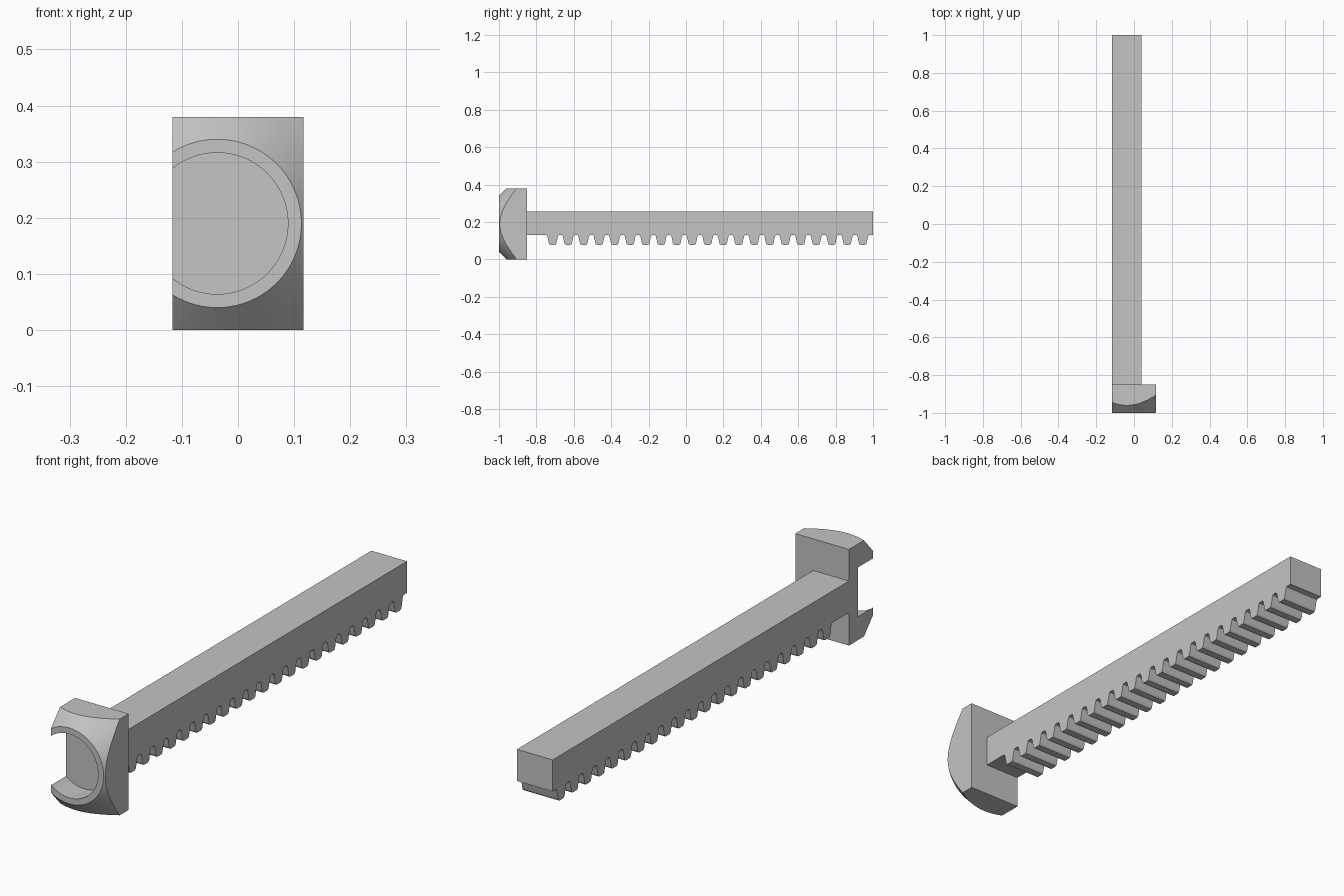
import bpy
import bmesh
import math

if "Cube" in bpy.data.objects:
    bpy.data.objects.remove(bpy.data.objects["Cube"], do_unlink=True)

# Single plain grey material
GREY = (0.55, 0.55, 0.55, 1.0)
grey = bpy.data.materials.new("plain_grey")
grey.use_nodes = True
grey.diffuse_color = GREY
grey.node_tree.nodes["Principled BSDF"].inputs["Base Color"].default_value = GREY

# Shared dimensions
LEFT_X, RIGHT_X, BAR_X = -0.117, 0.117, 0.039
FRONT_Y, HEAD_BACK = -1.0, -0.85
AXIS_X, AXIS_Z = -0.037, 0.19


def finish(obj):
    """Give the part its material and smooth curved faces only."""
    obj.data.materials.clear()
    obj.data.materials.append(grey)
    bpy.ops.object.select_all(action="DESELECT")
    obj.select_set(True)
    bpy.context.view_layer.objects.active = obj
    bpy.ops.object.shade_smooth_by_angle(angle=math.radians(30))


def box(name, x0, x1, y0, y1, z0, z1):
    bpy.ops.mesh.primitive_cube_add(
        size=1, location=((x0 + x1) / 2, (y0 + y1) / 2, (z0 + z1) / 2))
    obj = bpy.context.object
    obj.name = name
    obj.scale = (x1 - x0, y1 - y0, z1 - z0)
    bpy.ops.object.transform_apply(location=True, rotation=True, scale=True)
    return obj


def round_cutter(name, back_radius, front_radius, y_front, y_back):
    """Cone or cylinder lying along y on the head's axis."""
    bpy.ops.mesh.primitive_cone_add(
        vertices=128, radius1=back_radius, radius2=front_radius,
        depth=y_back - y_front, rotation=(math.pi / 2, 0, 0),
        location=(AXIS_X, (y_front + y_back) / 2, AXIS_Z))
    obj = bpy.context.object
    obj.name = name
    obj.hide_render = True
    return obj


def boolean(target, cutter, operation):
    mod = target.modifiers.new(operation.lower(), "BOOLEAN")
    mod.operation = operation
    mod.solver = "EXACT"
    mod.object = cutter
    bpy.context.view_layer.objects.active = target
    bpy.ops.object.modifier_apply(modifier=mod.name)
    bpy.data.objects.remove(cutter, do_unlink=True)


# Head: block with a conical chamfer and a round recess open on one side
head = box("head", LEFT_X, RIGHT_X, FRONT_Y - 0.05, HEAD_BACK, 0, 0.38)
boolean(head, round_cutter("chamfer_cone", 0.35, 0.15, FRONT_Y, -0.8), "INTERSECT")
boolean(head, round_cutter("recess_cutter", 0.126, 0.126, -1.1, -0.907), "DIFFERENCE")
finish(head)

# Toothed bar: side profile extruded across its width
TOP_Z, ROOT_Z = 0.255, 0.13
PITCH, FIRST_TOOTH, TEETH = 0.0829, -0.713, 21
half_tooth = [(0.036, ROOT_Z), (0.031, 0.128), (0.028, 0.122), (0.026, 0.114),
              (0.021, 0.09), (0.019, 0.083), (0.015, 0.079), (0.011, 0.078)]
tooth = [(-y, z) for y, z in half_tooth] + half_tooth[::-1]

profile = [(HEAD_BACK, TOP_Z), (HEAD_BACK, ROOT_Z)]
for i in range(TEETH):
    centre = FIRST_TOOTH + i * PITCH
    profile += [(centre + y, z) for y, z in tooth]
profile += [(1.0, ROOT_Z), (1.0, TOP_Z)]

bm = bmesh.new()
side = bm.faces.new([bm.verts.new((LEFT_X, y, z)) for y, z in profile])
extruded = bmesh.ops.extrude_face_region(bm, geom=[side])
moved = [g for g in extruded["geom"] if isinstance(g, bmesh.types.BMVert)]
bmesh.ops.translate(bm, verts=moved, vec=(BAR_X - LEFT_X, 0, 0))
bmesh.ops.recalc_face_normals(bm, faces=bm.faces)
mesh = bpy.data.meshes.new("toothed_bar")
bm.to_mesh(mesh)
bm.free()
bar = bpy.data.objects.new("toothed_bar", mesh)
bpy.context.collection.objects.link(bar)
finish(bar)
